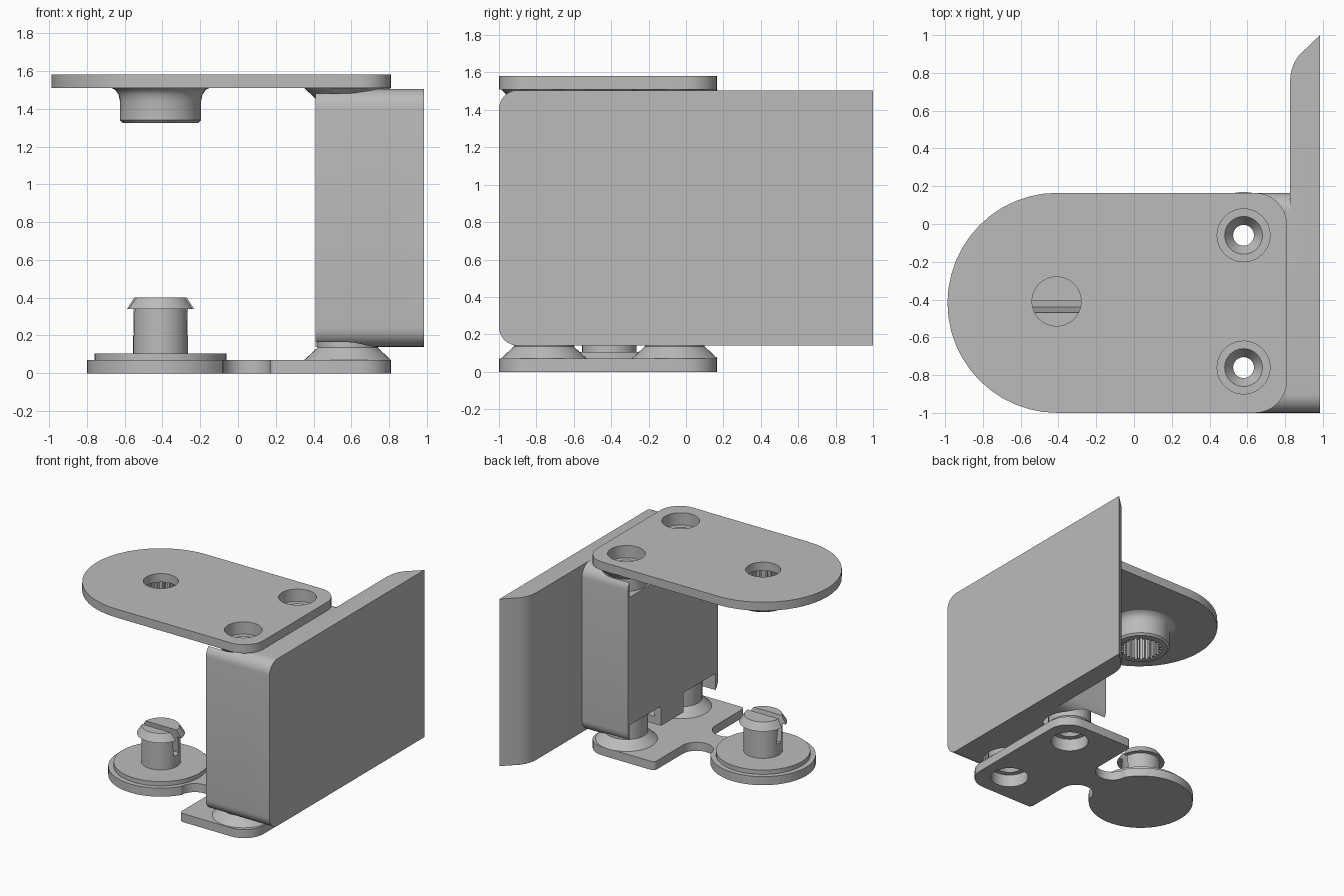
import bpy, bmesh
from math import cos, sin, radians, pi
from mathutils import Matrix, Vector

cube = bpy.data.objects.get("Cube")
if cube:
    bpy.data.objects.remove(cube, do_unlink=True)

GREY = (0.5, 0.5, 0.5, 1)
metal = bpy.data.materials.new("grey metal")
metal.use_nodes = True
metal.diffuse_color = GREY
metal.node_tree.nodes["Principled BSDF"].inputs["Base Color"].default_value = GREY


def finish(name, bm):
    bmesh.ops.recalc_face_normals(bm, faces=bm.faces[:])
    mesh = bpy.data.meshes.new(name)
    bm.to_mesh(mesh)
    bm.free()
    mesh.materials.append(metal)
    ob = bpy.data.objects.new(name, mesh)
    bpy.context.collection.objects.link(ob)
    return ob


def arc(cx, cy, r, start, end, n=12):
    angles = [radians(start + (end - start) * i / n) for i in range(n + 1)]
    return [(cx + r * cos(a), cy + r * sin(a)) for a in angles]


def circle(cx, cy, r, n=40):
    return arc(cx, cy, r, 0, 360, n)[:-1]


def prism(name, outline, low, high, axis="z"):
    """Extrude an outline: (x, y) along z, or (y, z) along x."""
    bm = bmesh.new()
    place = (lambda p, h: (p[0], p[1], h)) if axis == "z" else (lambda p, h: (h, p[0], p[1]))
    a = [bm.verts.new(place(p, low)) for p in outline]
    b = [bm.verts.new(place(p, high)) for p in outline]
    bm.faces.new(a)
    bm.faces.new(b)
    for i in range(len(a)):
        j = (i + 1) % len(a)
        bm.faces.new((a[i], a[j], b[j], b[i]))
    return finish(name, bm)


def lathe(name, profile, cx, cy, base=0, up=1, n=40):
    """Revolve a closed (radius, height) profile about a vertical axis."""
    bm = bmesh.new()
    rings = [[bm.verts.new((cx + r * cos(2 * pi * k / n), cy + r * sin(2 * pi * k / n), base + up * h))
              for r, h in profile] for k in range(n)]
    for k in range(n):
        p, q = rings[k], rings[(k + 1) % n]
        for i in range(len(profile)):
            j = (i + 1) % len(profile)
            bm.faces.new((p[i], p[j], q[j], q[i]))
    bmesh.ops.remove_doubles(bm, verts=bm.verts[:], dist=0.00001)
    return finish(name, bm)


def block(low, high):
    return prism("cutter", [(low[0], low[1]), (high[0], low[1]), (high[0], high[1]), (low[0], high[1])],
                 low[2], high[2])


def combine(ob, other, operation="DIFFERENCE"):
    mod = ob.modifiers.new("shape", "BOOLEAN")
    mod.operation, mod.object, mod.solver = operation, other, "EXACT"
    graph = bpy.context.evaluated_depsgraph_get()
    mesh = bpy.data.meshes.new_from_object(ob.evaluated_get(graph))
    ob.modifiers.clear()
    ob.data = mesh
    bpy.data.objects.remove(other, do_unlink=True)


FRONT, BACK, LOW, HIGH = -1.0, 0.165, 0.14, 1.505
MID = -0.41
HINGES = [(0.58, -0.06), (0.58, -0.76)]

# Upper plate: round at one end, soft corners at the other
plate_outline = (arc(-0.405, -0.4175, 0.5825, 90, 270, 24) + arc(0.64, -0.83, 0.17, -90, 0, 8)
                 + arc(0.64, -0.005, 0.17, 0, 90, 8))
top_plate = prism("top_plate", plate_outline, 1.51, 1.58)
for x, y in HINGES:
    combine(top_plate, prism("cutter", circle(x, y, 0.14), 1.4, 1.7))
combine(top_plate, prism("cutter", circle(MID, MID, 0.13), 1.4, 1.7))

# Splined socket under the upper plate
socket = lathe("socket", [(0, 1.325), (0.2, 1.325), (0.215, 1.34), (0.215, 1.44), (0.222, 1.475),
                          (0.24, 1.5), (0.265, 1.512), (0, 1.512)], MID, MID)
spline = []
for i in range(24):
    for step, r in ((0, 0.16), (0.5, 0.16), (0.55, 0.14), (0.95, 0.14)):
        a = 2 * pi * (i + step) / 24
        spline.append((MID + r * cos(a), MID + r * sin(a)))
combine(socket, prism("cutter", spline, 1.2, 1.6))

# Lower plate: rectangle joined by a narrow neck to a disc
base_outline = (arc(0.64, -0.83, 0.17, -90, 0, 8) + arc(0.64, -0.005, 0.17, 0, 90, 8)
                + arc(0.2, 0.135, 0.03, 90, 180, 4)
                + arc(0.045, -0.2, 0.125, 0, -180, 14)
                + arc(MID, MID, 0.39, 32.5, 327.5, 36)
                + arc(0.045, -0.62, 0.125, 180, 0, 14)
                + arc(0.2, -0.97, 0.03, 180, 270, 4))
base_plate = prism("base_plate", base_outline, 0, 0.07)
for x, y in HINGES:
    combine(base_plate, prism("cutter", circle(x, y, 0.14), -0.1, 0.2))

# Slotted pin on a round foot
pin = lathe("locking_pin", [(0, 0.07), (0.35, 0.07), (0.35, 0.105), (0.145, 0.105), (0.145, 0.34),
                            (0.178, 0.34), (0.14, 0.4), (0, 0.4)], MID, MID)
slot = block((-0.3, -0.03, 0), (0.3, 0.03, 0.4))
slot.data.transform(Matrix.Translation(Vector((MID, MID, 0.2))) @ Matrix.Rotation(radians(8), 4, "X"))
combine(pin, slot)

# Hinge bosses, dished into both plates
boss_profile = [(0.14, 0.07), (0.14, 0.1), (0.1, 0.1), (0.055, 0.17), (0.055, 0.29),
                (0.16, 0.29), (0.16, 0.135), (0.23, 0.07)]
bosses = []
for side, (x, y) in zip(("back", "front"), HINGES):
    bosses.append(lathe("lower_hinge_boss_" + side, boss_profile, x, y))
    bosses.append(lathe("upper_hinge_boss_" + side, boss_profile, x, y, 1.58, -1))

# Side slab with a tapered rear edge and rounded front corners
slab_outline = [(0.825, FRONT), (0.985, FRONT), (0.985, 1.0), (0.875, 0.895), (0.848, 0.855),
                (0.831, 0.805), (0.825, 0.75)]
R = 0.1
front_corners = (arc(FRONT + R, HIGH - R, R, 90, 180, 8) + arc(FRONT + R, LOW + R, R, 180, 270, 8))
housing = prism("housing", slab_outline, 0, 1.7)
combine(housing, prism("cutter", front_corners + [(1.2, LOW), (1.2, HIGH)], 0.5, 1.2, "x"), "INTERSECT")

# Hollow folded box joined to the slab
back_corners = (arc(BACK - R, LOW + R, R, 270, 360, 8) + arc(BACK - R, HIGH - R, R, 0, 90, 8))
box = prism("box", front_corners + back_corners, 0.41, 0.86, "x")
combine(housing, box, "UNION")
combine(housing, block((0.47, FRONT + 0.06, LOW + 0.06), (0.82, BACK - 0.06, HIGH - 0.06)))

# Open notches around the hinge bosses
for x, y in HINGES:
    notch = arc(x, y, 0.205, -90, 90, 16) + [(0.3, y + 0.205), (0.3, y - 0.205)]
    for low, high in ((0, 0.3), (1.345, 1.7)):
        combine(housing, prism("cutter", notch, low, high))

# Smooth the round surfaces, keep the edges crisp
bpy.ops.object.select_all(action="DESELECT")
for ob in [top_plate, socket, base_plate, pin, housing] + bosses:
    ob.select_set(True)
    bpy.context.view_layer.objects.active = ob
bpy.ops.object.shade_smooth_by_angle(angle=radians(30))
